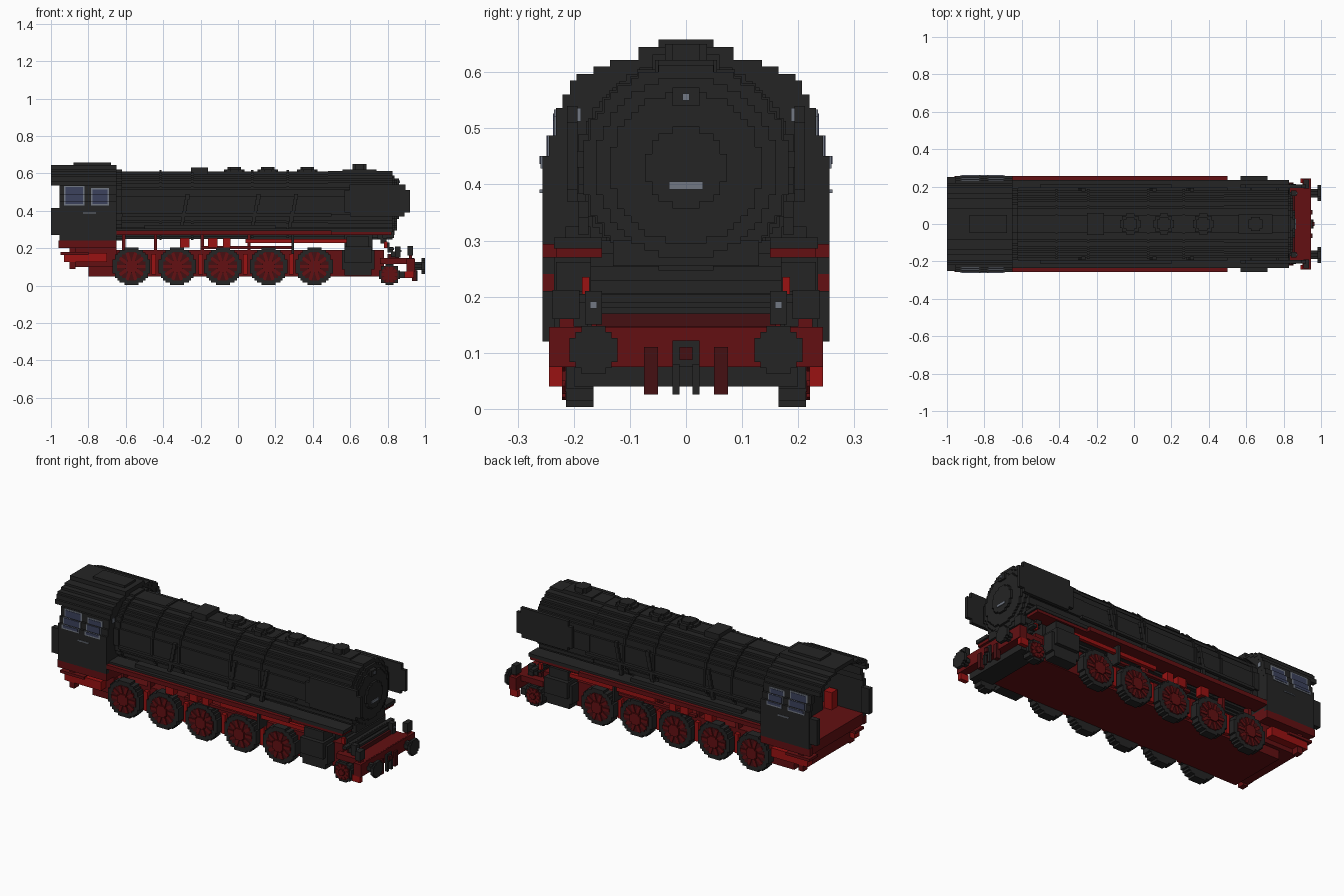
import bpy, bmesh, math

cube = bpy.data.objects.get("Cube")
if cube:
    bpy.data.objects.remove(cube, do_unlink=True)

V = 2 / 164  # block size


def material(name, r, g, b):
    m = bpy.data.materials.new(name)
    m.use_nodes = True
    m.diffuse_color = (r, g, b, 1)
    m.node_tree.nodes["Principled BSDF"].inputs["Base Color"].default_value = (r, g, b, 1)
    return m


BLACK = material("black", .018, .018, .018)
RED = material("dark red", .125, .005, .006)
BRIGHT = material("bright red", .32, .006, .006)
DEEP = material("deep red", .06, .005, .006)
GLASS = material("blue glass", .045, .055, .11)
GREY = material("light grey", .17, .19, .23)


def finish(bm, name, mat):
    bmesh.ops.recalc_face_normals(bm, faces=bm.faces[:])
    me = bpy.data.meshes.new(name)
    bm.to_mesh(me)
    bm.free()
    me.materials.append(mat)
    ob = bpy.data.objects.new(name, me)
    bpy.context.collection.objects.link(ob)
    return ob


def add_box(bm, x, y, z):
    vs = bmesh.ops.create_cube(bm, size=1)["verts"]
    for v in vs:
        for i, (a, b) in enumerate((x, y, z)):
            v.co[i] = (a + b) / 2 + v.co[i] * (b - a)


def box(name, mat, x, y, z, mirror=False):
    """Block from ranges; mirror repeats it on the other side of y = 0."""
    bm = bmesh.new()
    add_box(bm, x, y, z)
    if mirror:
        add_box(bm, x, (-y[1], -y[0]), z)
    return finish(bm, name, mat)


def stepped_outline(r, step=V):
    """Blocky circle outline."""
    n = max(2, round(r / step))
    s = r / n
    right = []
    for k in range(-n, n):
        mid = (abs(k + .5)) * s
        w = max(s, round(math.sqrt(max(r * r - mid * mid, 0)) / s) * s)
        right += [(w, k * s), (w, (k + 1) * s)]
    return right + [(-a, b) for a, b in reversed(right)]


def disc(name, mat, axis, centre, r, lo, hi):
    """Blocky cylinder; centre holds the two coordinates across the axis."""
    bm = bmesh.new()
    vs = []
    for a, b in stepped_outline(r):
        p = [a + centre[0], b + centre[1]]
        p.insert(axis, lo)
        vs.append(bm.verts.new(p))
    bmesh.ops.remove_doubles(bm, verts=vs, dist=1e-6)
    bm.verts.ensure_lookup_table()
    face = bm.faces.new([v for v in vs if v.is_valid])
    out = bmesh.ops.extrude_face_region(bm, geom=[face])
    for v in out["geom"]:
        if isinstance(v, bmesh.types.BMVert):
            v.co[axis] = hi
    return finish(bm, name, mat)


# Boiler, bands, smokebox and door
ZB = .43
disc("boiler", BLACK, 0, (0, ZB), .18, -.7, .82)
disc("smokebox", BLACK, 0, (0, ZB), .183, .48, .825)
disc("firebox_collar", BLACK, 0, (0, ZB), .19, -.66, -.62)
for x in (-.42, -.25, .07, .26):
    disc("boiler_band", BLACK, 0, (0, ZB), .187, x, x + V)
disc("smokebox_ring", BLACK, 0, (0, ZB), .16, .82, .838)
disc("smokebox_door", BLACK, 0, (0, ZB), .135, .83, .85)
disc("door_boss", BLACK, 0, (0, ZB), .073, .84, .862)
box("number_plate", GREY, (.86, .867), (-.03, .03), (.391, .405))
box("top_lamp", BLACK, (.82, .86), (-.024, .024), (.54, .573))
box("top_lamp_lens", GREY, (.86, .866), (-.006, .006), (.55, .562))

# Domes, chimney and pipes on the boiler
for x in (-.02, .16, .37):
    disc("dome", BLACK, 2, (x, 0), .055, .58, .622)
    disc("dome_cap", BLACK, 2, (x, 0), .036, .62, .635)
box("sand_saddle", BLACK, (-.25, -.16), (-.06, .06), (.59, .632))
disc("chimney", BLACK, 2, (.65, 0), .037, .59, .65)
box("chimney_base", BLACK, (.56, .74), (-.05, .05), (.59, .622))
box("boiler_pipe", BLACK, (-.62, .5), (.178, .196), (.37, .385), True)
for k in range(6):
    for x in (-.28, .1, .3):
        box("sand_pipe", BLACK, (x - k * V / 2, x + .02 - k * V / 2), (.174, .192),
            (.49 - (k + 1) * .03, .49 - k * .03), True)

# Smoke deflectors with clipped corners
for inset, lo, hi in ((.03, .37, .395), (0, .39, .51), (.025, .505, .54)):
    box("smoke_deflector", BLACK, (.57 + inset, .92 - inset), (.193, .212), (lo, hi), True)
for x in (.62, .76):
    box("deflector_bracket", BLACK, (x, x + V), (.15, .2), (.43, .46), True)

# Cab shell: (half width, bottom, top) of each wall row
ROWS = [(.256, .24, .451), (.244, .451, .487), (.232, .487, .536), (.22, .536, .56),
        (.207, .56, .585), (.195, .585, .597), (.165, .597, .61), (.135, .61, .622),
        (.085, .622, .645)]
for i, (w, lo, hi) in enumerate(ROWS):
    inner = ROWS[i + 1][0] - V if i + 1 < len(ROWS) else 0
    roof = lo > .53
    box("cab_roof" if roof else "cab_wall", BLACK, (-1 if roof else -.955, -.65),
        (inner, w), (lo, hi), True)
    box("cab_front", BLACK, (-.675, -.652), (-w + .002, w - .002), (lo, hi))
box("roof_hatch", BLACK, (-.88, -.68), (-.049, .049), (.64, .658))
box("cab_rear_fender", BLACK, (-1, -.95), (.22, .25), (.27, .415), True)
box("cab_floor", RED, (-.955, -.65), (-.25, .25), (.2, .262))
box("cab_sill", RED, (-.96, -.65), (.23, .256), (.2, .242), True)
box("backhead", BLACK, (-.76, -.67), (-.15, .15), (.26, .5))
box("cab_seat", BRIGHT, (-.8, -.75), (.17, .22), (.26, .36), True)
box("door_handle", GREY, (-.83, -.76), (.256, .261), (.385, .391), True)
box("cab_front_window", GREY, (-.652, -.646), (.187, .208), (.512, .536), True)

# Side windows follow the leaning wall rows
for x0, x1, z1 in ((-.93, -.82, .534), (-.785, -.69, .522)):
    for w, lo, hi in ROWS[:3]:
        lo, hi = max(lo, .428), min(hi, z1)
        box("window_frame", GREY, (x0, x1), (w - .002, w + .003), (lo, hi), True)
        box("window_pane", GLASS, (x0 + .008, x1 - .008), (w, w + .005),
            (lo + (.008 if lo < .43 else 0), hi - (.008 if hi == z1 else 0)), True)

# Running boards
box("running_board", RED, (-.65, .5), (.16, .256), (.27, .294), True)
box("front_running_board", RED, (.5, .82), (.15, .232), (.27, .288), True)
box("running_board_top", BLACK, (-.65, .83), (.15, .235), (.286, .305), True)
box("side_tank", BLACK, (-.5, .2), (.17, .215), (.3, .325), True)

# Main frame
box("main_frame", RED, (-.8, .78), (-.168, .168), (.05, .19))
box("frame_rear", RED, (-.9, -.65), (-.19, .19), (.1, .205))
box("rear_step", BRIGHT, (-.93, -.7), (.19, .235), (.125, .175), True)
box("rear_step_plate", RED, (-.95, -.8), (.17, .245), (.165, .18), True)
box("rear_step_hanger", RED, (-.9, -.87), (.19, .23), (.09, .2), True)
for x in (-.62, -.45, -.2, .05):
    box("frame_strut", RED, (x, x + .018), (.13, .17), (.18, .28), True)
box("valve_gear_support", BLACK, (.285, .3), (.15, .235), (.17, .28), True)
for x, w in ((-.31, .05), (-.16, .05), (-.08, .04)):
    box("valve_link", BRIGHT, (x, x + w), (.17, .21), (.205, .255), True)
box("valve_rod", BRIGHT, (.04, .59), (.2, .22), (.228, .25), True)
box("radius_rod", RED, (-.2, .3), (.18, .2), (.197, .212), True)


# Wheels: black tyre, deep red web, red spokes and hub
def wheel(name, x, r):
    for s in (-1, 1):
        y = [s * .165, s * .214]
        disc(name + "_tyre", BLACK, 1, (x, r + .003), r, *sorted(y))
        disc(name + "_web", DEEP, 1, (x, r + .003), r * .76, *sorted((s * .2, s * .216)))
        bm = bmesh.new()
        for k in range(5):
            a = math.pi * k / 5
            vs = bmesh.ops.create_cube(bm, size=1)["verts"]
            for v in vs:
                px, pz = v.co.x * r * 1.52, v.co.z * .017
                v.co = (x + px * math.cos(a) - pz * math.sin(a), s * .215 + v.co.y * .012,
                        r + .003 + px * math.sin(a) + pz * math.cos(a))
        finish(bm, name + "_spokes", RED)
        disc(name + "_hub", RED, 1, (x, r + .003), r * .32, *sorted((s * .2, s * .228)))


for k in range(5):
    wheel("driving_wheel", -.57 + k * .2445, .1)
wheel("leading_wheel", .81, .056)
for x in (-.45, -.2, .04, .285):
    box("brake_hanger", BRIGHT, (x - .012, x + .012), (.165, .19), (.06, .17), True)

# Steam cylinders and saddle
box("steam_cylinder", BLACK, (.57, .715), (.15, .256), (.12, .21), True)
box("cylinder_bottom", BLACK, (.57, .715), (.15, .235), (.055, .12), True)
box("valve_chest", BLACK, (.58, .7), (.14, .232), (.21, .262), True)
box("cylinder_cover", BLACK, (.555, .73), (.175, .235), (.085, .19), True)
box("smokebox_saddle", BLACK, (.57, .72), (-.15, .15), (.18, .3))

# Front apron stepping down from the smokebox to the platform
for k in range(5):
    box("apron_step", BLACK, (.745 + k * .018, .775 + k * .018), (-.17, .17),
        (.25 - k * .024, .278 - k * .024))
box("apron_cross_bar", BLACK, (.81, .835), (-.215, .215), (.19, .205))
box("smokebox_foot", BLACK, (.72, .835), (-.13, .13), (.255, .3))
box("apron_side_post", BRIGHT, (.78, .8), (.172, .185), (.2, .235), True)

# Front platform, buffer beam and fittings
box("front_platform", RED, (.76, .94), (-.2, .2), (.115, .147))
box("platform_rise", DEEP, (.8, .86), (-.16, .16), (.145, .17))
box("buffer_beam", RED, (.9, .945), (-.244, .244), (.075, .146))
box("pilot_beam", BLACK, (.78, .9), (-.2, .2), (.04, .076))
box("pilot_step", BRIGHT, (.89, .94), (.22, .244), (.04, .076), True)
box("lamp_post", RED, (.915, .93), (.2, .225), (.14, .2), True)
box("lamp", BLACK, (.905, .935), (.19, .238), (.16, .212), True)
box("marker_lamp", BLACK, (.84, .87), (.15, .18), (.15, .21), True)
box("marker_lens", GREY, (.87, .875), (.159, .171), (.179, .191), True)
for s in (-1, 1):
    disc("buffer_shaft", BLACK, 0, (s * .165, .105), .022, .94, .99)
    disc("buffer_head", BLACK, 0, (s * .165, .105), .043, .982, 1)
box("rail_guard", DEEP, (.93, .955), (.05, .075), (.026, .11), True)
box("coupling_plate", BLACK, (.94, .955), (-.024, .024), (.075, .122))
box("coupling_hook", DEEP, (.955, .965), (-.012, .012), (.087, .11))
box("coupling_link", BLACK, (.945, .96), (.012, .024), (.026, .08), True)
